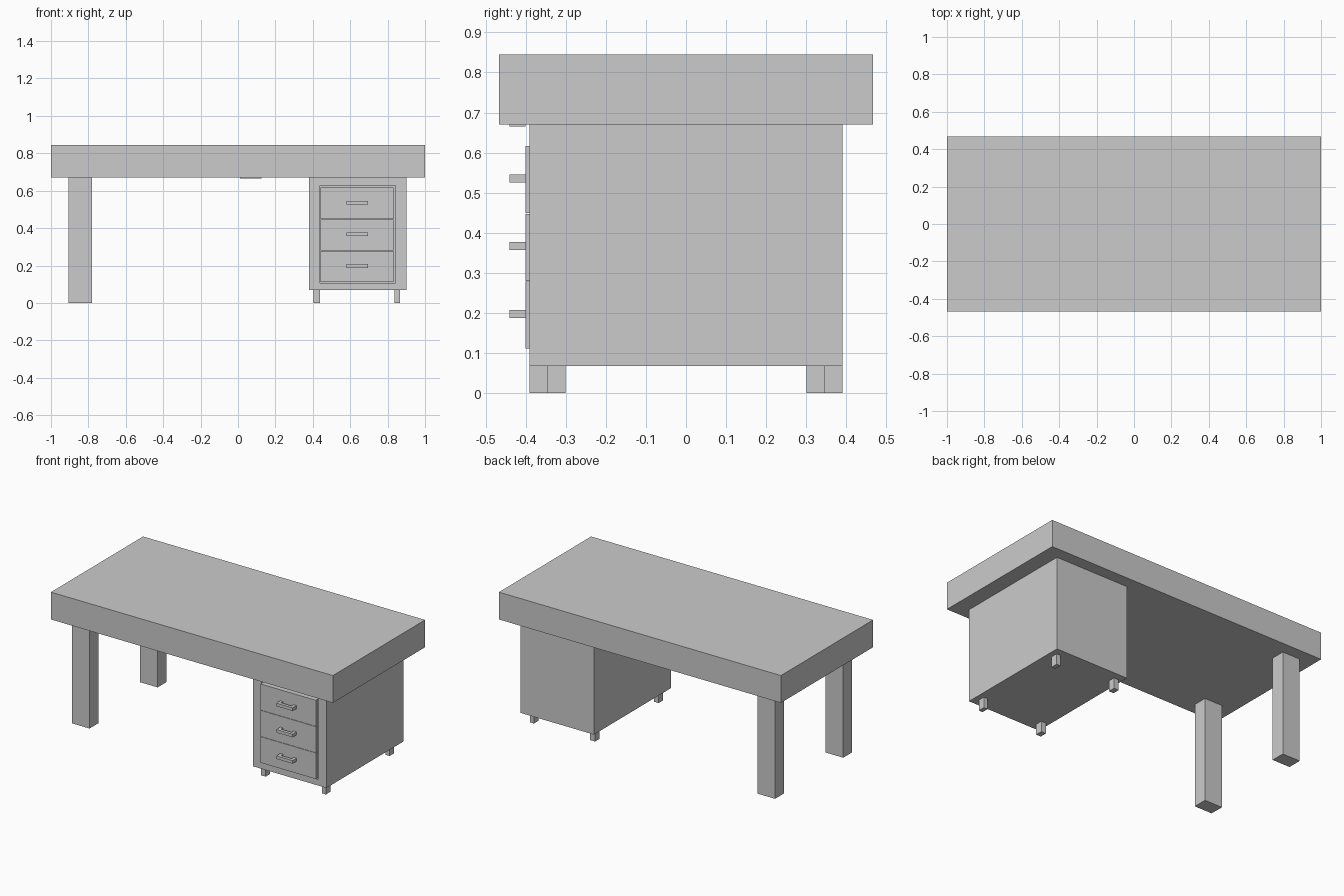
import bpy, bmesh

if "Cube" in bpy.data.objects:
    bpy.data.objects.remove(bpy.data.objects["Cube"])


def prism(name, outline, z0, z1):
    """Extrude a counter-clockwise XY outline from z0 to z1."""
    bm = bmesh.new()
    face = bm.faces.new([bm.verts.new((x, y, z0)) for x, y in outline])
    geom = bmesh.ops.extrude_face_region(bm, geom=[face])["geom"]
    top = [g for g in geom if isinstance(g, bmesh.types.BMVert)]
    bmesh.ops.translate(bm, verts=top, vec=(0, 0, z1 - z0))
    bmesh.ops.recalc_face_normals(bm, faces=bm.faces)
    mesh = bpy.data.meshes.new(name)
    bm.to_mesh(mesh)
    bm.free()
    obj = bpy.data.objects.new(name, mesh)
    bpy.context.collection.objects.link(obj)
    return obj


def box(name, x0, x1, y0, y1, z0, z1):
    return prism(name, [(x0, y0), (x1, y0), (x1, y1), (x0, y1)], z0, z1)


def handle(name, x0, x1, z0, z1):
    """U-shaped pull: front bar with two posts reaching the drawer."""
    back, mid, front, post = -0.40, -0.42, -0.44, 0.02
    prism(name, [(x0, front), (x1, front), (x1, back), (x1 - post, back),
                 (x1 - post, mid), (x0 + post, mid), (x0 + post, back),
                 (x0, back)], z0, z1)


# Thick table top
box("table_top", -1, 1, -0.467, 0.467, 0.67, 0.845)

# Left legs and the pedestal's short feet, mirrored front to back
for side, s in (("front", -1), ("back", 1)):
    ya, yb = sorted((s * 0.30, s * 0.39))
    box(f"{side}_leg", -0.905, -0.78, ya, yb, 0, 0.67)
    ya, yb = sorted((s * 0.30, s * 0.345))
    box(f"{side}_left_foot", 0.404, 0.438, ya, yb, 0, 0.068)
    box(f"{side}_right_foot", 0.837, 0.865, ya, yb, 0, 0.068)

# Drawer pedestal with a recessed front opening
pedestal = box("pedestal", 0.38, 0.90, -0.39, 0.39, 0.068, 0.67)
cutter = box("opening_cutter", 0.438, 0.842, -0.45, -0.36, 0.106, 0.628)
cutter.hide_render = True
cutter.hide_viewport = False
cutter.display_type = 'WIRE'
mod = pedestal.modifiers.new("opening", 'BOOLEAN')
mod.operation = 'DIFFERENCE'
mod.solver = 'EXACT'
mod.object = cutter
bpy.context.view_layer.objects.active = pedestal
bpy.ops.object.modifier_apply(modifier=mod.name)
bpy.data.objects.remove(cutter)

# Three drawers with handles
for i in range(3):
    z = 0.111 + i * 0.169
    box(f"drawer_{i + 1}", 0.441, 0.832, -0.40, -0.36, z, z + 0.167)
    handle(f"drawer_handle_{i + 1}", 0.58, 0.695, z + 0.077, z + 0.097)

# Finger pull just showing under the table top
handle("centre_pull", 0.01, 0.125, 0.665, 0.685)
